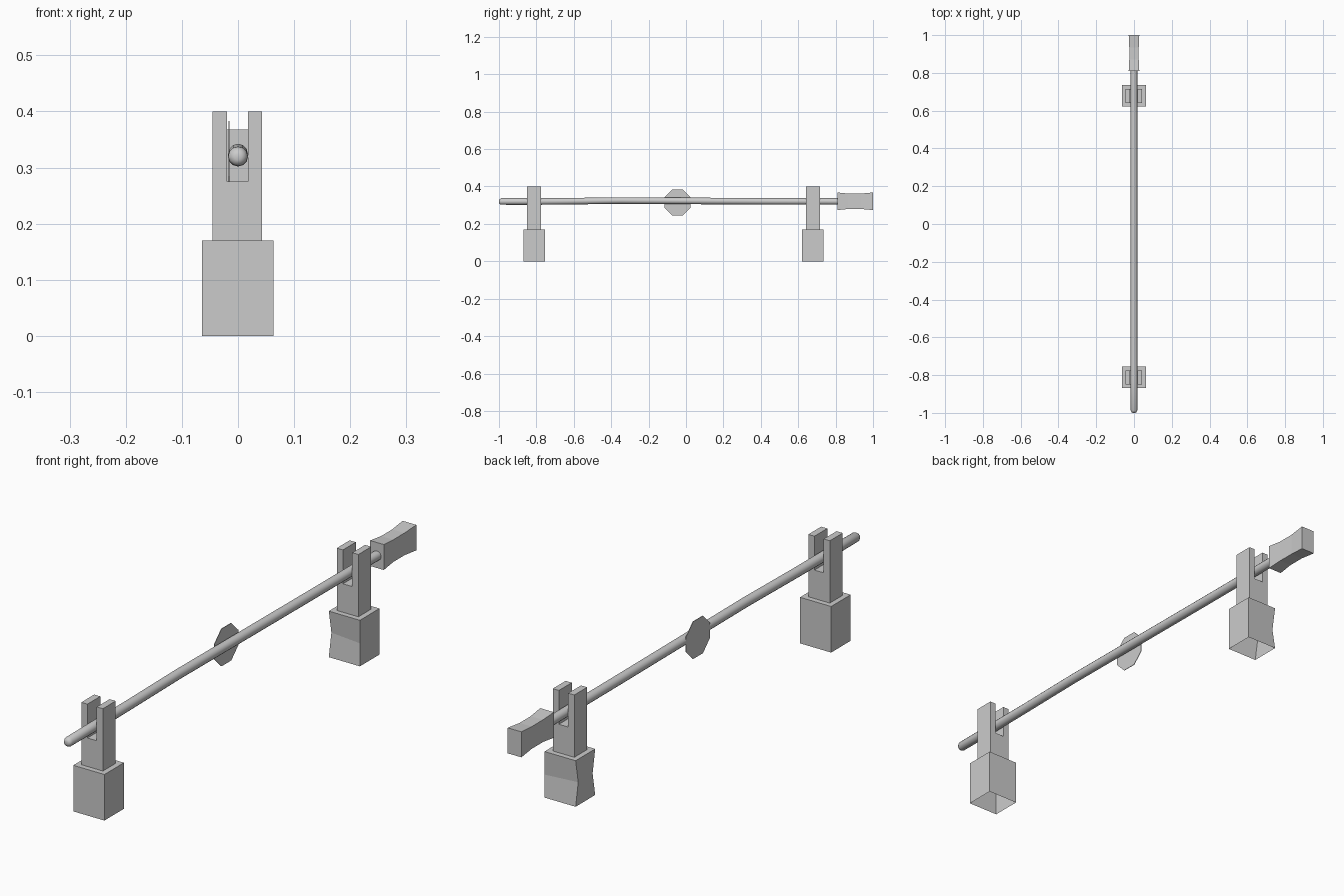
import bpy, bmesh, math

if "Cube" in bpy.data.objects:
    bpy.data.objects.remove(bpy.data.objects["Cube"])


def finish(name, bm, smooth=False):
    bmesh.ops.recalc_face_normals(bm, faces=bm.faces)
    me = bpy.data.meshes.new(name)
    bm.to_mesh(me)
    bm.free()
    ob = bpy.data.objects.new(name, me)
    bpy.context.collection.objects.link(ob)
    if smooth:
        bpy.context.view_layer.objects.active = ob
        ob.select_set(True)
        bpy.ops.object.shade_smooth_by_angle(angle=math.radians(50))
        ob.select_set(False)
    return ob


def loft(name, rings, cap_start=True, cap_end=True, smooth=False):
    """Skin a list of equal-length vertex rings."""
    bm = bmesh.new()
    vr = [[bm.verts.new(p) for p in r] for r in rings]
    n = len(rings[0])
    for a, b in zip(vr, vr[1:]):
        for i in range(n):
            bm.faces.new((a[i], a[(i + 1) % n], b[(i + 1) % n], b[i]))
    if cap_start:
        bm.faces.new(vr[0])
    if cap_end:
        bm.faces.new(vr[-1])
    return finish(name, bm, smooth)


def base(name, y, pinch):
    # open-bottomed block, pinched at mid height on its -x side
    rings = []
    for z, p in ((0, 0), (0.085, pinch), (0.17, 0)):
        rings.append([(-0.064, y - 0.057 + p, z), (0.063, y - 0.057, z),
                      (0.063, y + 0.057, z), (-0.064, y + 0.057 - p, z)])
    loft(name, rings, cap_start=False)


def fork(name, y):
    # upright with a slot for the rod
    prof = [(-0.045, 0.17), (0.043, 0.17), (0.043, 0.40), (0.018, 0.40),
            (0.018, 0.275), (-0.02, 0.275), (-0.02, 0.40), (-0.045, 0.40)]
    loft(name, [[(x, y + s * 0.0375, z) for x, z in prof] for s in (-1, 1)])


# two supports
for label, y, pinch in (("front", -0.812, 0.0), ("back", 0.678, 0.015)):
    base(label + "_base", y, pinch)
    fork(label + "_fork", y)

# gently bowed rod with a rounded front end
path = [(-1.0, 0.319, 0.006), (-0.997, 0.319, 0.013), (-0.988, 0.32, 0.0175),
        (-0.82, 0.32, 0.018), (-0.64, 0.321, 0.0175), (-0.35, 0.325, 0.0175),
        (0.0, 0.323, 0.0175), (0.4, 0.321, 0.0175), (0.83, 0.32, 0.0175)]
N = 12
loft("rod", [[(r * math.cos(2 * math.pi * i / N), y, z + r * math.sin(2 * math.pi * i / N))
              for i in range(N)] for y, z, r in path], smooth=True)

# waisted handle block
loft("handle", [[(-w, y, 0.321 - h), (w, y, 0.321 - h), (w, y, 0.321 + h), (-w, y, 0.321 + h)]
                for y, w, h in ((0.81, 0.028, 0.047), (0.87, 0.025, 0.041),
                                (0.935, 0.025, 0.041), (1.0, 0.028, 0.047))])

# thin octagonal plate on the side of the rod
R = 0.069 / math.cos(math.pi / 8)
loft("side_plate", [[(x, -0.046 + R * math.cos(math.pi / 8 + i * math.pi / 4),
                      0.314 + R * math.sin(math.pi / 8 + i * math.pi / 4)) for i in range(8)]
                    for x in (-0.017, -0.015)])
